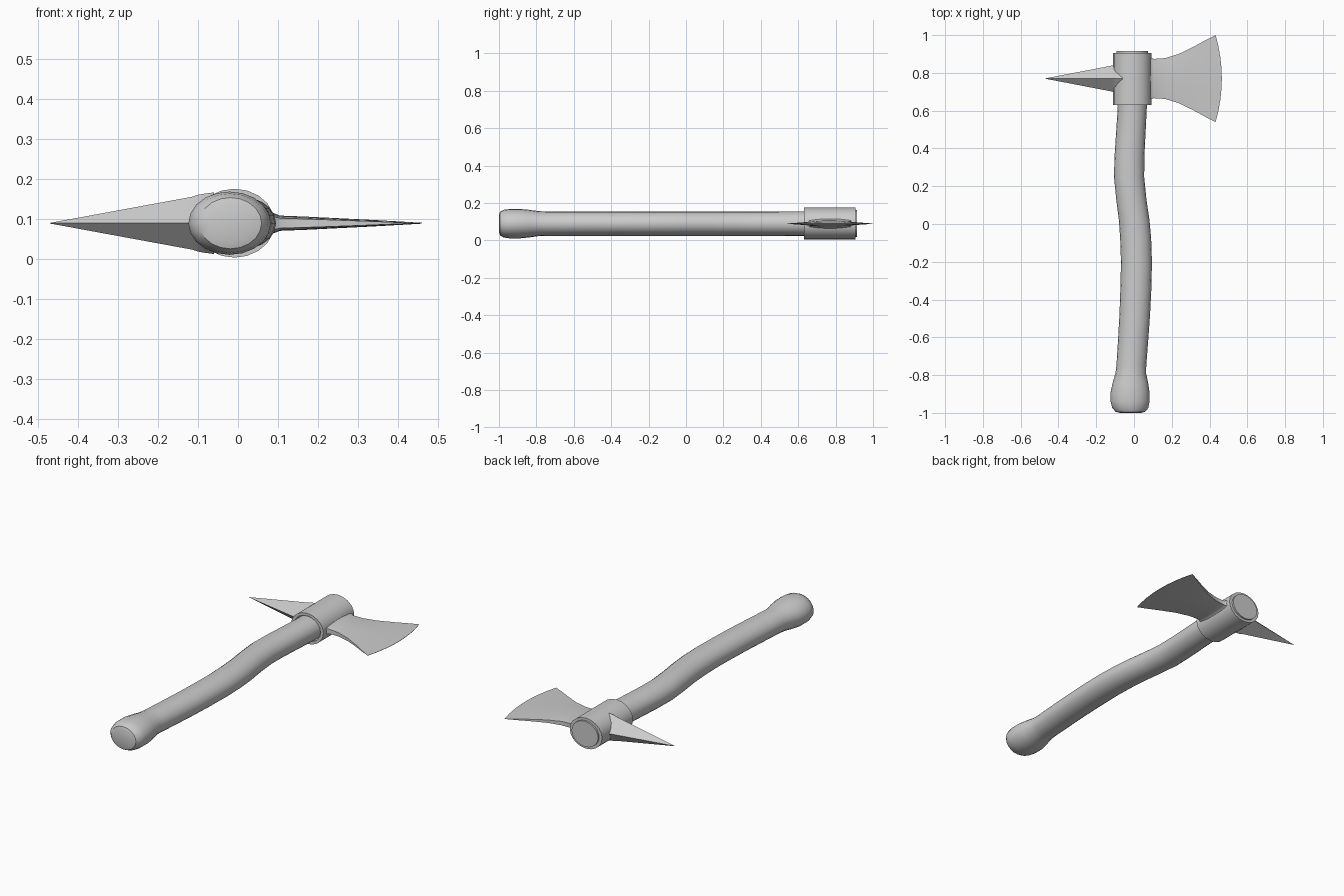
import bpy
from math import cos, sin, pi, radians

if "Cube" in bpy.data.objects:
    bpy.data.objects.remove(bpy.data.objects["Cube"])

ZC = 0.09   # height of the axe's centre plane
HEAD_Y = 0.77


def loft(name, rings, loop=False, angle=35):
    """Skin a list of equal-length point rings; cap the ends unless looped."""
    n = len(rings[0])
    verts = [p for r in rings for p in r]
    faces = []
    for i in range(len(rings) if loop else len(rings) - 1):
        a, b = i * n, ((i + 1) % len(rings)) * n
        faces += [(a + j, a + (j + 1) % n, b + (j + 1) % n, b + j) for j in range(n)]
    if not loop:
        faces += [tuple(range(n))[::-1], tuple(range(len(verts) - n, len(verts)))]
    mesh = bpy.data.meshes.new(name)
    mesh.from_pydata(verts, [], faces)
    ob = bpy.data.objects.new(name, mesh)
    bpy.context.collection.objects.link(ob)
    bpy.ops.object.select_all(action='DESELECT')
    ob.select_set(True)
    bpy.context.view_layer.objects.active = ob
    bpy.ops.object.mode_set(mode='EDIT')
    bpy.ops.mesh.select_all(action='SELECT')
    bpy.ops.mesh.normals_make_consistent(inside=False)
    bpy.ops.object.mode_set(mode='OBJECT')
    bpy.ops.object.shade_smooth_by_angle(angle=radians(angle))
    return ob


def oval(y, cx, rx, rz, n=20):
    return [(cx + rx * cos(2 * pi * k / n), y, ZC + rz * sin(2 * pi * k / n)) for k in range(n)]


# handle: S-curved shaft with swollen knob, (y, centre x, half width, half height)
handle = [(-1.0, -.018, .055, .045), (-.994, -.019, .078, .064), (-.975, -.02, .095, .074),
          (-.94, -.021, .103, .079), (-.89, -.021, .103, .079), (-.84, -.019, .094, .074),
          (-.79, -.017, .081, .067), (-.75, -.014, .079, .065), (-.62, -.005, .08, .065),
          (-.48, .004, .081, .065), (-.34, .010, .082, .065), (-.2, .013, .082, .065),
          (-.08, .009, .082, .065), (.02, .001, .081, .065), (.13, -.014, .08, .065),
          (.25, -.026, .08, .065), (.36, -.024, .079, .065), (.48, -.017, .078, .065),
          (.62, -.009, .077, .066), (.915, -.009, .083, .072)]
loft("handle", [oval(*s) for s in handle])

# collar: hollow sleeve round the handle
collar = [(.63, .101, .086), (.905, .101, .086), (.905, .083, .071), (.63, .083, .071)]
loft("collar", [oval(y, -.009, rx, rz) for y, rx, rz in collar], loop=True)

# blade: flared sections (x, half length, half thickness), edge bowed outward
blade = [(.04, .135, .05), (.075, .13, .04), (.087, .113, .026), (.105, .104, .019),
         (.17, .108, .0165), (.25, .13, .0125), (.34, .17, .008), (.41, .205, .004),
         (.465, .23, .0008)]
V = [-1 + k / 4 for k in range(9)]
rings = []
for x, half, t in blade:
    bow = .033 * max(0, (x - .105) / .36)
    rings.append([(x - bow * v * v, HEAD_Y + half * v, ZC + t * s * (1 - .35 * v * v))
                  for s in (1, -1) for v in V[::s]])
loft("blade", rings)

# spike: four-sided point with flared root, (x, half length, half height)
spike = [(-.47, .0008, .0008), (-.115, .069, .066), (-.103, .078, .07),
         (-.09, .098, .073), (-.06, .1, .077)]
loft("spike", [[(x, HEAD_Y + a, ZC), (x, HEAD_Y, ZC + b), (x, HEAD_Y - a, ZC), (x, HEAD_Y, ZC - b)]
               for x, a, b in spike])
